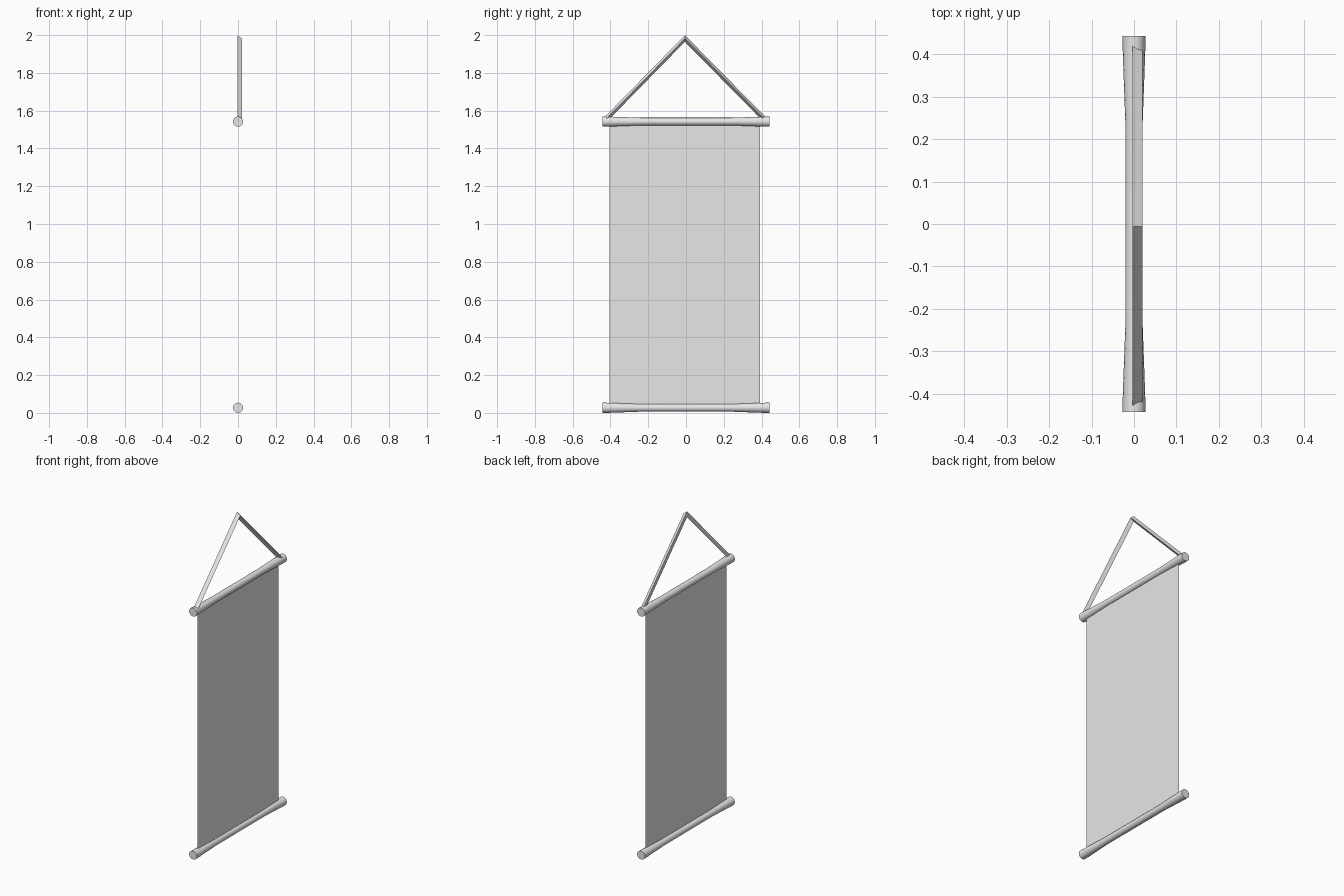
import bpy, bmesh
from math import pi, cos, sin
from mathutils import Vector

old = bpy.data.objects.get("Cube")
if old:
    bpy.data.objects.remove(old, do_unlink=True)

grey = bpy.data.materials.new("plain_grey")
grey.use_nodes = True
grey.diffuse_color = (0.8, 0.8, 0.8, 1)
grey.node_tree.nodes["Principled BSDF"].inputs["Base Color"].default_value = (0.8, 0.8, 0.8, 1)


def finish(name, bm, smooth=None):
    bmesh.ops.recalc_face_normals(bm, faces=bm.faces)
    mesh = bpy.data.meshes.new(name)
    bm.to_mesh(mesh)
    bm.free()
    mesh.materials.append(grey)
    obj = bpy.data.objects.new(name, mesh)
    bpy.context.collection.objects.link(obj)
    if smooth:
        bpy.ops.object.select_all(action='DESELECT')
        obj.select_set(True)
        bpy.context.view_layer.objects.active = obj
        bpy.ops.object.shade_smooth_by_angle(angle=smooth)
    return obj


def loft(bm, rings):
    """Skin a list of equal-length point rings and cap both ends."""
    loops = [[bm.verts.new(p) for p in ring] for ring in rings]
    n = len(loops[0])
    for a, b in zip(loops, loops[1:]):
        for i in range(n):
            j = (i + 1) % n
            bm.faces.new((a[i], a[j], b[j], b[i]))
    bm.faces.new(loops[0])
    bm.faces.new(loops[-1])


# Round rods, waisted in the middle
def rod(name, z, sides=16):
    half = [(0.443, 0.027), (0.405, 0.0265), (0.24, 0.0205)]
    profile = [(-y, r) for y, r in half] + [(y, r) for y, r in reversed(half)]
    bm = bmesh.new()
    loft(bm, [[(r * cos(2 * pi * i / sides), y, z + r * sin(2 * pi * i / sides))
               for i in range(sides)] for y, r in profile])
    finish(name, bm, 0.7)


TOP, BOTTOM = 1.542, 0.027
rod("top_rod", TOP)
rod("bottom_rod", BOTTOM)

# Thin hanging cloth between the rod centres
bm = bmesh.new()
bm.faces.new([bm.verts.new((0.003, y, z)) for y, z in
              ((-0.405, BOTTOM), (0.393, BOTTOM), (0.393, TOP), (-0.405, TOP))])
finish("cloth_panel", bm)

# Three-sided cord, mitred at the peak
peak = Vector((0, -0.006, 1.982))
left_end = Vector((0, 0.418, 1.552))
right_end = Vector((0, -0.427, 1.552))
d = 0.0125
section = [(-0.003, d), (0.02, 0), (-0.003, -d)]


def cord_ring(centre, outward):
    return [centre + Vector((x, 0, 0)) + outward * s for x, s in section]


slant = 0.7071
bm = bmesh.new()
loft(bm, [cord_ring(right_end, Vector((0, -slant, slant))),
          cord_ring(peak, Vector((0, 0, 1 / slant))),
          cord_ring(left_end, Vector((0, slant, slant)))])
finish("hanging_cord", bm)
